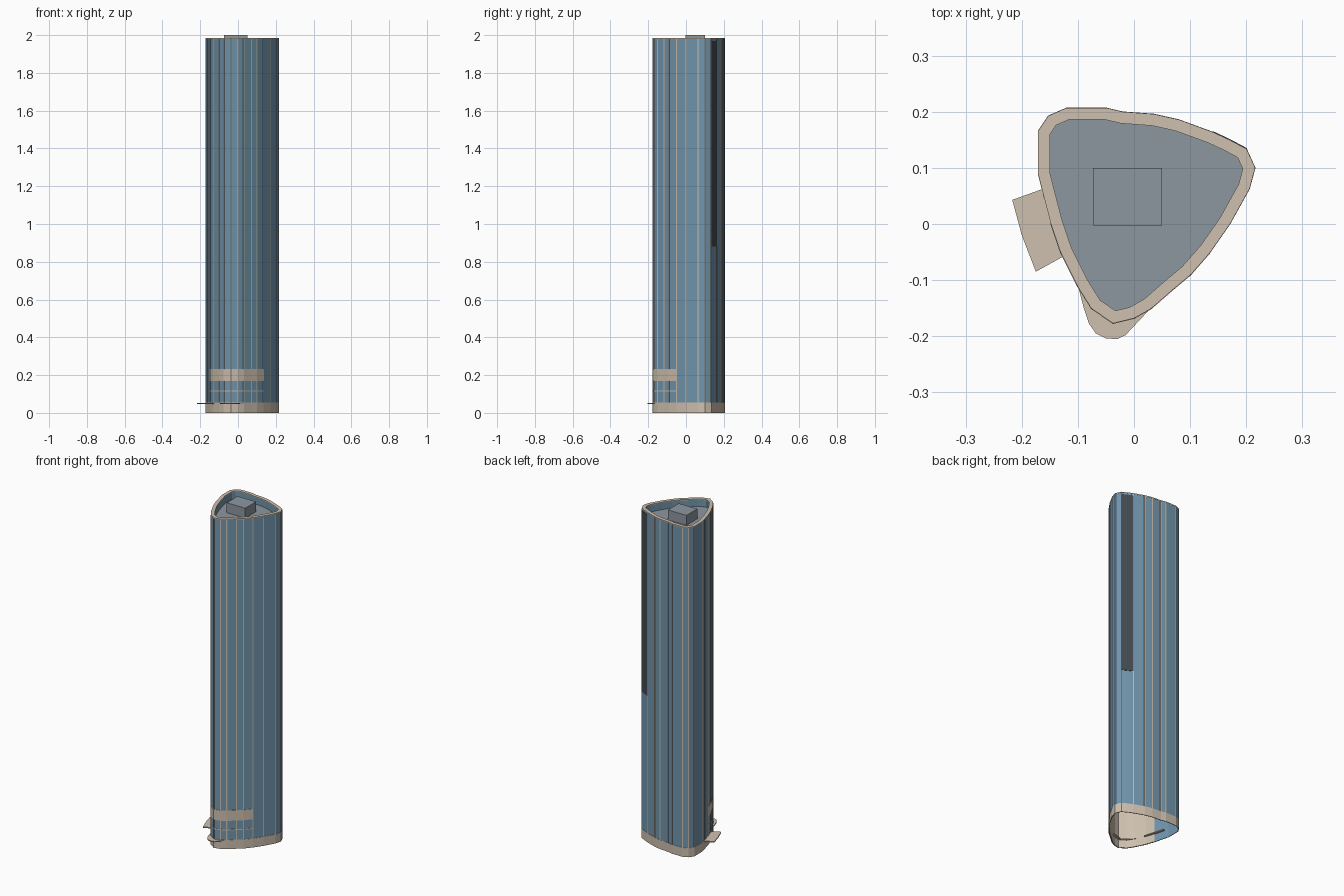
import bpy
import bmesh
from mathutils import Vector

if "Cube" in bpy.data.objects:
    bpy.data.objects.remove(bpy.data.objects["Cube"])


def material(name, colour):
    m = bpy.data.materials.new(name)
    m.diffuse_color = (*colour, 1)
    m.use_nodes = True
    m.node_tree.nodes["Principled BSDF"].inputs["Base Color"].default_value = (*colour, 1)
    return m


GLASS = material("blue glass", (0.17, 0.31, 0.43))
STONE = material("pale stone", (0.62, 0.53, 0.43))
ROOF = material("grey roof", (0.27, 0.31, 0.35))
DARK = material("dark louvre", (0.06, 0.07, 0.085))

# Rounded triangular footprint, clockwise from the back right corner
OUTLINE = [Vector(p) for p in [
    (-.17, .165), (-.152, .192), (-.12, .206), (-.05, .206), (-.02, .199),
    (.035, .195), (.08, .185), (.14, .163), (.17, .149), (.2, .133), (.215, .1),
    (.205, .063), (.17, 0), (.135, -.05), (.1, -.09), (.07, -.115),
    (.03, -.15), (0, -.167), (-.037, -.176), (-.075, -.15), (-.1, -.11),
    (-.13, -.05), (-.147, 0), (-.16, .05), (-.17, .09)]]
N = len(OUTLINE)
TOP, ROOF_Z, BASE = 1.985, 1.94, .055
FRONT = range(13, 23)


def normal(a, b):
    d = (b - a).normalized()
    return Vector((-d.y, d.x))


def offset(i, dist):
    """Footprint corner i moved outward by dist along its mitre."""
    p = OUTLINE[i % N]
    n1 = normal(OUTLINE[(i - 1) % N], p)
    n2 = normal(p, OUTLINE[(i + 1) % N])
    return p + (n1 + n2) * dist / (1 + n1.dot(n2))


def finish(name, bm, mat):
    bmesh.ops.recalc_face_normals(bm, faces=bm.faces)
    mesh = bpy.data.meshes.new(name)
    bm.to_mesh(mesh)
    bm.free()
    mesh.materials.append(mat)
    ob = bpy.data.objects.new(name, mesh)
    bpy.context.collection.objects.link(ob)
    return ob


def band_into(bm, inner, outer, z0, z1, closed=False):
    """Solid strip between two matching plan paths."""
    rings = [[bm.verts.new((p.x, p.y, z)) for p, z in
              ((i, z0), (o, z0), (o, z1), (i, z1))] for i, o in zip(inner, outer)]
    pairs = list(zip(rings, rings[1:]))
    if closed:
        pairs.append((rings[-1], rings[0]))
    else:
        bm.faces.new(rings[0])
        bm.faces.new(rings[-1][::-1])
    for a, b in pairs:
        for k in range(4):
            m = (k + 1) % 4
            bm.faces.new((a[k], a[m], b[m], b[k]))


def band(name, ids, d_in, d_out, z0, z1, mat):
    bm = bmesh.new()
    band_into(bm, [offset(i, d_in) for i in ids], [offset(i, d_out) for i in ids],
              z0, z1, len(ids) == N)
    return finish(name, bm, mat)


def slab(name, points, z0, z1, mat):
    bm = bmesh.new()
    face = bm.faces.new([bm.verts.new((x, y, z0)) for x, y in points])
    up = bmesh.ops.extrude_face_region(bm, geom=[face])["geom"]
    bmesh.ops.translate(bm, vec=(0, 0, z1 - z0),
                        verts=[v for v in up if isinstance(v, bmesh.types.BMVert)])
    return finish(name, bm, mat)


ALL = range(N)

# Tower skin, open below, with a recessed roof behind a parapet
band("glass_wall", ALL, -.002, 0, 0, TOP - .005, GLASS)
band("parapet_inner_wall", ALL, -.02, -.018, ROOF_Z, TOP - .005, GLASS)
band("parapet_cap", ALL, -.02, .001, TOP - .005, TOP, STONE)
slab("roof_deck", [offset(i, -.003) for i in ALL], ROOF_Z - .005, ROOF_Z, ROOF)
slab("roof_plant_room", [(-.073, -.003), (.05, -.003), (.05, .1), (-.073, .1)],
     ROOF_Z, 2, ROOF)

# Stone bands at the foot and over the entrance
band("base_band", ALL, 0, .0015, 0, BASE, STONE)
band("entrance_band", FRONT, 0, .002, .17, .232, STONE)
band("entrance_ledge", FRONT, 0, .002, .112, .118, STONE)
band("lobby_lining", FRONT, -.005, -.003, 0, .232, STONE)

# Dark louvre strip on the back left corner
band("louvre_strip", range(7, 10), 0, .0025, .88, 1.97, DARK)

# Slim mullions folded round every footprint corner
bm = bmesh.new()
for i in ALL:
    if i == 8:
        continue
    paths = []
    for d in (0, .0015):
        p, a, b = offset(i, d), offset(i - 1, d), offset(i + 1, d)
        paths.append([p + (a - p).normalized() * .003, p, p + (b - p).normalized() * .003])
    band_into(bm, paths[0], paths[1], BASE, TOP - .005)
finish("mullions", bm, STONE)

# Entrance canopies
slab("side_canopy", [(-.217, .043), (-.15, .067), (-.115, -.052), (-.175, -.085),
                     (-.2, -.02)], .047, .053, STONE)
slab("front_canopy", [(-.105, -.09), (-.09, -.148), (-.08, -.178), (-.068, -.195),
                      (-.05, -.204), (-.03, -.205), (-.015, -.198), (.03, -.15),
                      (.015, -.14), (-.04, -.16), (-.07, -.135)], .047, .053, STONE)
